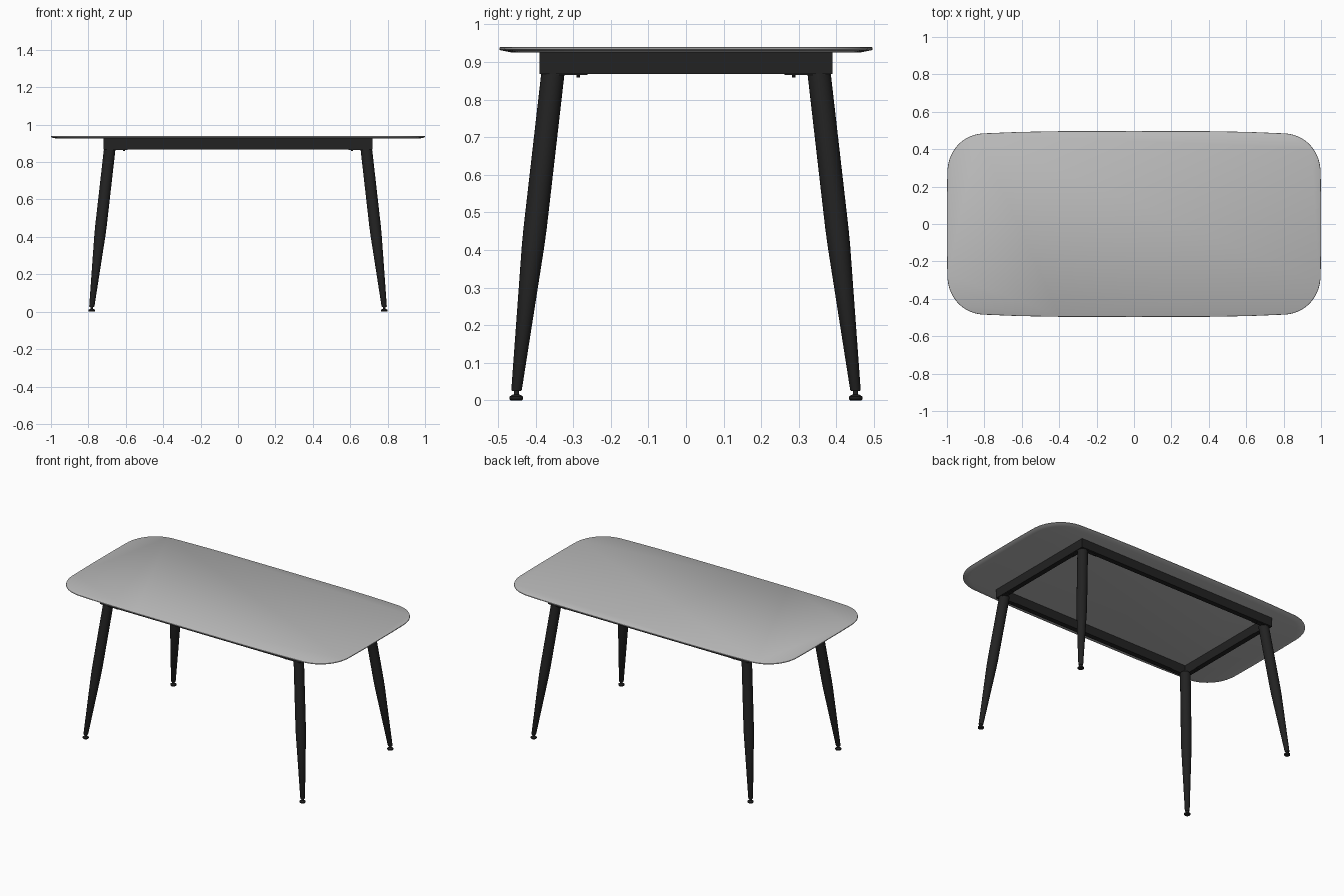
import bpy, bmesh, math
from mathutils import Vector

cube = bpy.data.objects.get("Cube")
if cube:
    bpy.data.objects.remove(cube, do_unlink=True)


def material(name, rgb):
    m = bpy.data.materials.new(name)
    m.use_nodes = True
    m.diffuse_color = (*rgb, 1)
    m.node_tree.nodes["Principled BSDF"].inputs["Base Color"].default_value = (*rgb, 1)
    return m


grey = material("grey_top", (0.5, 0.5, 0.5))
black = material("black_metal", (0.016, 0.016, 0.016))


def finish(name, bm, mat, smooth=True):
    bmesh.ops.recalc_face_normals(bm, faces=bm.faces[:])
    mesh = bpy.data.meshes.new(name)
    bm.to_mesh(mesh)
    bm.free()
    obj = bpy.data.objects.new(name, mesh)
    bpy.context.collection.objects.link(obj)
    mesh.materials.append(mat)
    if smooth:
        bpy.ops.object.select_all(action='DESELECT')
        bpy.context.view_layer.objects.active = obj
        obj.select_set(True)
        bpy.ops.object.shade_smooth_by_angle(angle=math.radians(35))
    return obj


def skin(bm, rings):
    """Bridge successive closed rings of points and cap both ends."""
    loops = [[bm.verts.new(p) for p in ring] for ring in rings]
    n = len(loops[0])
    for a, b in zip(loops, loops[1:]):
        for i in range(n):
            j = (i + 1) % n
            bm.faces.new((a[i], a[j], b[j], b[i]))
    bm.faces.new(loops[0][::-1])
    bm.faces.new(loops[-1])


def box(bm, x0, x1, y0, y1, z0, z1):
    skin(bm, [[(x0, y0, z), (x1, y0, z), (x1, y1, z), (x0, y1, z)] for z in (z0, z1)])


def lathe(bm, profile, sides=24):
    """Round section about a moving centre: (x, y, z, radius)."""
    skin(bm, [[(x + r * math.cos(math.tau * i / sides), y + r * math.sin(math.tau * i / sides), z)
               for i in range(sides)] for x, y, z, r in profile])


# Tabletop: slightly bowed sides, big soft corners, bevelled underside
HX, HY = 1.0, 0.497


def quarter():
    pts = [(HX, 0.0), (HX, 0.14)]
    cx, cy = 0.79, 0.27
    for i in range(15):
        a = math.pi / 2 * i / 14
        pts.append((cx + (0.998 - cx) * math.cos(a) ** 0.95,
                    cy + (0.485 - cy) * max(math.sin(a), 0) ** 0.95))
    return pts + [(0.62, 0.492), (0.4, 0.496), (0.0, HY)]


q = quarter()
half = q + [(-x, y) for x, y in q[-2::-1]]
outline = half + [(x, -y) for x, y in half[-2:0:-1]]
bm = bmesh.new()
skin(bm, [[(x * (1 - d / HX), y * (1 - d / HY), z) for x, y in outline]
          for d, z in ((0.035, 0.925), (0.004, 0.931), (0, 0.934), (0.001, 0.938), (0.004, 0.94))])
finish("tabletop", bm, grey)

# Apron: four rails under the top
AX, AY, T = 0.72, 0.39, 0.032
for s, side in ((-1, "front"), (1, "back")):
    bm = bmesh.new()
    y0, y1 = sorted((s * AY, s * (AY - T)))
    box(bm, -AX, AX, y0, y1, 0.868, 0.926)
    finish(side + "_rail", bm, black, False)
for s, side in ((-1, "right"), (1, "left")):
    bm = bmesh.new()
    x0, x1 = sorted((s * AX, s * (AX - T)))
    box(bm, x0, x1, -AY + T, AY - T, 0.868, 0.926)
    finish(side + "_rail", bm, black, False)

# Legs, feet and corner plates
top, end = Vector((0.686, 0.354, 0.87)), Vector((0.782, 0.451, 0.025))
for sx, lr in ((-1, "right"), (1, "left")):
    for sy, fb in ((-1, "front"), (1, "back")):
        name = fb + "_" + lr

        def at(z, r):
            p = top.lerp(end, (top.z - z) / (top.z - end.z))
            return (sx * p.x, sy * p.y, z, r)

        bm = bmesh.new()
        lathe(bm, [at(0.025, 0.012), at(0.028, 0.014), at(0.41, 0.030),
                   at(0.46, 0.031), at(0.87, 0.031)])
        finish(name + "_leg", bm, black)

        bm = bmesh.new()
        fx, fy = sx * end.x, sy * end.y
        lathe(bm, [(fx, fy, z, r) for z, r in ((0, 0.015), (0.003, 0.018), (0.010, 0.018),
                                               (0.014, 0.012), (0.016, 0.007), (0.027, 0.007))])
        finish(name + "_foot", bm, black)

        bm = bmesh.new()
        x0, x1 = sorted((sx * 0.59, sx * 0.70))
        y0, y1 = sorted((sy * (AY - T), sy * (AY - 0.004)))
        box(bm, x0, x1, y0, y1, 0.865, 0.869)
        x0, x1 = sorted((sx * (AX - T), sx * (AX - 0.004)))
        y0, y1 = sorted((sy * 0.262, sy * 0.37))
        box(bm, x0, x1, y0, y1, 0.865, 0.869)
        for bx, by in ((0.61, AY - T / 2), (AX - T / 2, 0.287)):
            lathe(bm, [(sx * bx, sy * by, z, 0.005) for z in (0.859, 0.867)], 10)
        finish(name + "_plate", bm, black)
